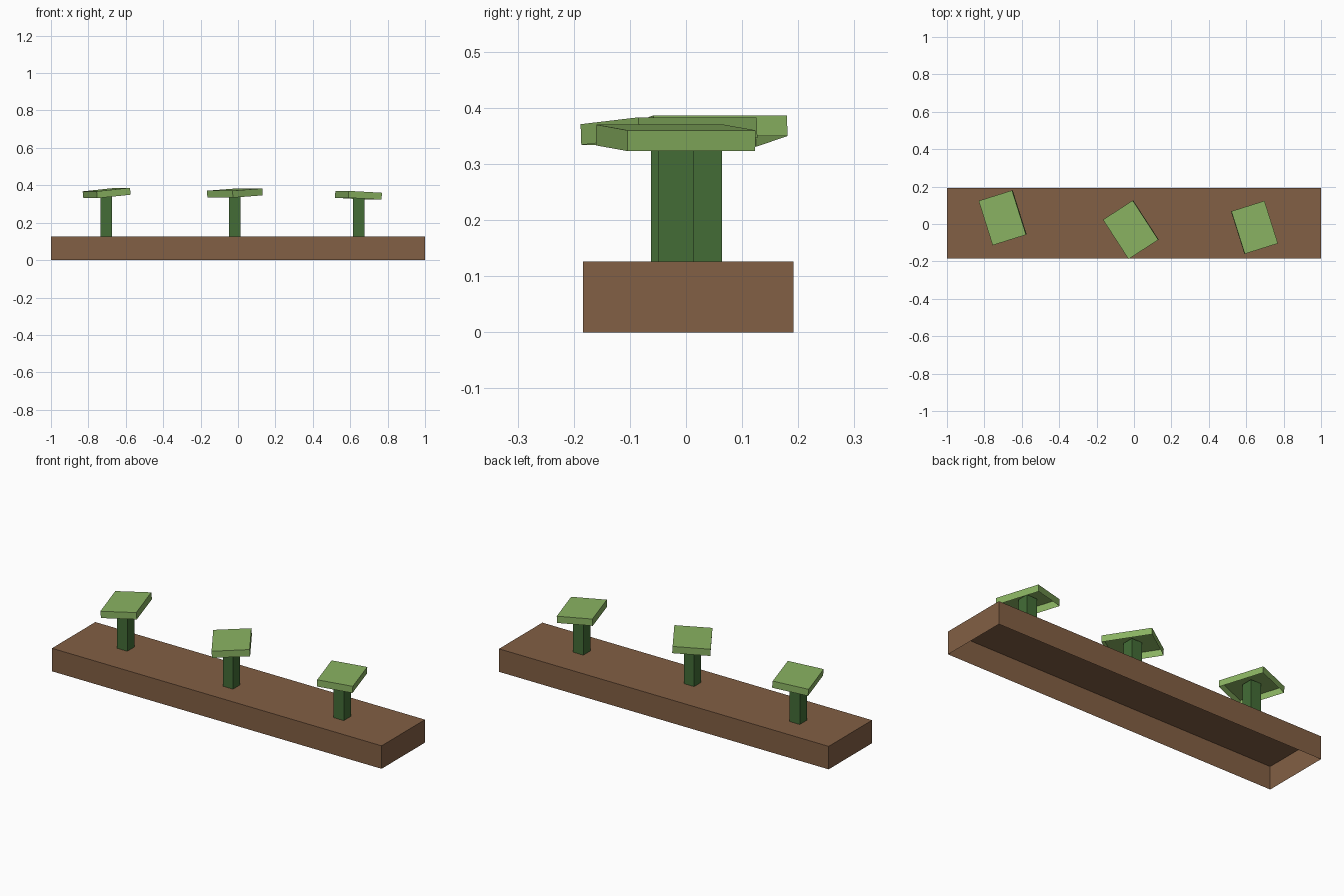
import bpy
import bmesh
from math import radians
from mathutils import Matrix, Vector

default = bpy.data.objects.get("Cube")
if default:
    bpy.data.objects.remove(default, do_unlink=True)


def make_material(name, rgb):
    mat = bpy.data.materials.new(name)
    mat.use_nodes = True
    colour = (*rgb, 1.0)
    mat.diffuse_color = colour
    bsdf = next(n for n in mat.node_tree.nodes if n.type == "BSDF_PRINCIPLED")
    bsdf.inputs["Base Color"].default_value = colour
    return mat


def open_box(name, size, top, mat, turn=0, tilt=0):
    """Box without a bottom, hung from the centre of its top face."""
    bm = bmesh.new()
    bmesh.ops.create_cube(bm, size=1)
    floor = [f for f in bm.faces if f.normal.z < -0.5]
    bmesh.ops.delete(bm, geom=floor, context="FACES_ONLY")
    bmesh.ops.translate(bm, verts=bm.verts, vec=(0, 0, -0.5))
    bmesh.ops.scale(bm, verts=bm.verts, vec=size)
    mesh = bpy.data.meshes.new(name)
    bm.to_mesh(mesh)
    bm.free()
    mesh.materials.append(mat)
    obj = bpy.data.objects.new(name, mesh)
    obj.matrix_world = (Matrix.Translation(Vector(top))
                        @ Matrix.Rotation(radians(turn), 4, "Z")
                        @ Matrix.Rotation(radians(tilt), 4, "Y"))
    bpy.context.collection.objects.link(obj)
    return obj


soil_brown = make_material("soil brown", (0.225, 0.115, 0.058))
leaf_green = make_material("leaf green", (0.255, 0.452, 0.122))
stem_green = make_material("stem green", (0.057, 0.152, 0.037))

# Soil bed
bed_top = 0.126
open_box("soil_bed", (2, 0.376, bed_top), (0, 0.004, bed_top), soil_brown)

# Plants: name, centre of leaf top, leaf width and length, turn, tilt
plants = [
    ("right", (-0.704, 0.033, 0.377), (0.188, 0.249), 17.5, -5.8),
    ("middle", (-0.018, -0.031, 0.377), (0.190, 0.251), 33.0, -3.7),
    ("left", (0.645, -0.018, 0.365), (0.186, 0.239), 17.5, 3.1),
]
for side, (x, y, z), (width, length), turn, tilt in plants:
    open_box(side + "_leaf", (width, length, 0.037), (x, y, z),
             leaf_green, turn, tilt)
    # Stem stops just under the tilted leaf
    stem_top = z - 0.004
    open_box(side + "_stem", (0.062, 0.062, stem_top - bed_top),
             (x, y, stem_top), stem_green)
